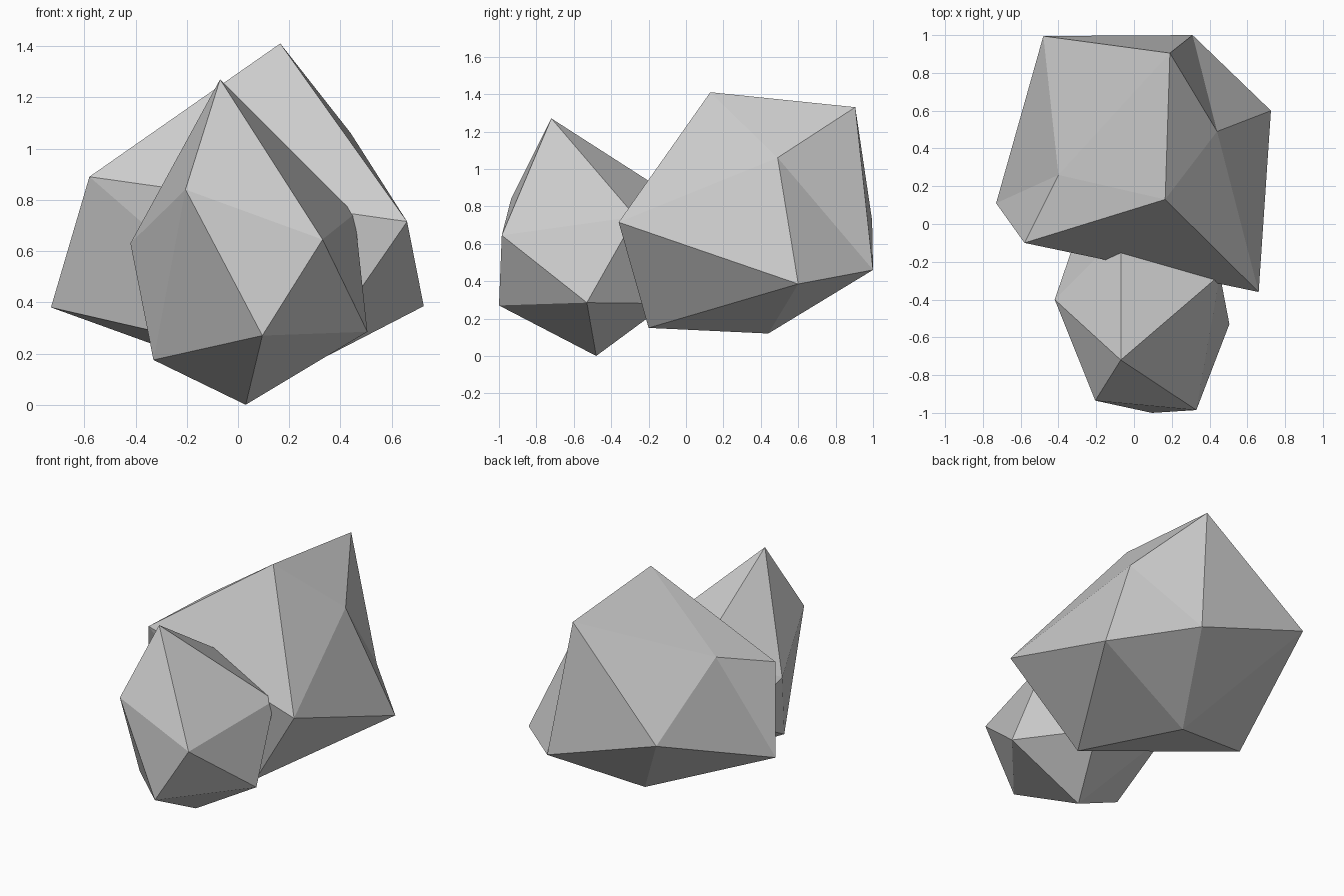
import bpy


def rock(name, top, upper, lower, bottom):
    """Chipped 20-sided stone: a peak, two rings of five corners, a base point.
    Rings run anticlockwise; lower[i] sits between upper[i] and upper[i + 1]."""
    verts = [top, *upper, *lower, bottom]
    faces = []
    for i in range(5):
        j = (i + 1) % 5
        u0, u1, l0, l1 = 1 + i, 1 + j, 6 + i, 6 + j
        faces += [(0, u0, u1), (u0, l0, u1), (u1, l0, l1), (l0, 11, l1)]
    mesh = bpy.data.meshes.new(name)
    mesh.from_pydata(verts, [], faces)
    mesh.update()
    obj = bpy.data.objects.new(name, mesh)
    bpy.context.collection.objects.link(obj)
    return obj


# Large rock at the back
rock("large_rock",
     top=(0.165, 0.13, 1.41),
     upper=[(0.66, -0.36, 0.715), (0.44, 0.49, 1.06), (0.19, 0.905, 1.33),
            (-0.40, 0.26, 1.01), (-0.58, -0.10, 0.89)],
     lower=[(0.725, 0.60, 0.385), (0.31, 1.0, 0.46), (-0.48, 0.995, 0.725),
            (-0.73, 0.11, 0.38), (0.27, -0.20, 0.15)],
     bottom=(-0.01, 0.44, 0.12))

# Small rock leaning into it at the front
rock("small_rock",
     top=(-0.07, -0.72, 1.27),
     upper=[(0.33, -0.985, 0.645), (0.455, -0.27, 0.745), (-0.07, -0.05, 0.84),
            (-0.42, -0.40, 0.63), (-0.205, -0.935, 0.84)],
     lower=[(0.505, -0.53, 0.285), (0.20, -0.10, 0.28), (-0.31, -0.08, 0.42),
            (-0.33, -0.55, 0.175), (0.095, -1.0, 0.27)],
     bottom=(0.03, -0.48, 0.0))
